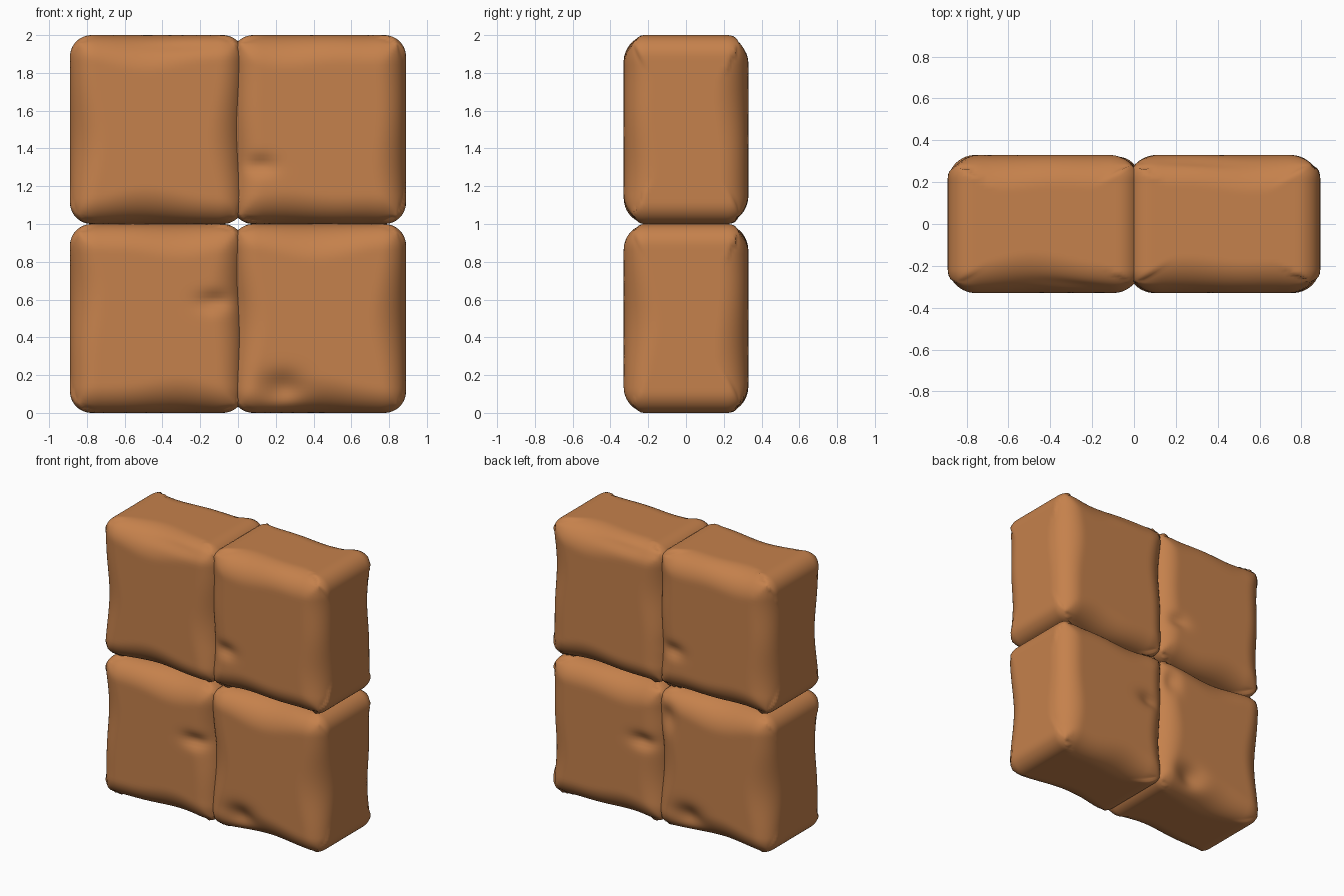
import bpy, bmesh, math
from mathutils import Vector

if "Cube" in bpy.data.objects:
    bpy.data.objects.remove(bpy.data.objects["Cube"])

clay = bpy.data.materials.new("warm clay brown")
clay.diffuse_color = (0.56, 0.22, 0.072, 1)
clay.use_nodes = True
clay.node_tree.nodes["Principled BSDF"].inputs["Base Color"].default_value = clay.diffuse_color

N = 44                              # grid cells per block edge
H = Vector((0.462, 0.33, 0.5))      # block half sizes
# dents on the broad faces: x, z, radius x, radius z, depth (as seen facing the face)
DENTS = [(0.12, 1.31, 0.08, 0.05, 0.03),
         (-0.12, 0.59, 0.09, 0.05, 0.035),
         (0.24, 0.13, 0.11, 0.08, 0.055),
         (-0.30, 1.94, 0.22, 0.03, 0.012)]
BACK_DENTS = [(0.07, 0.82, 0.06, 0.09, 0.035)]


def worn(p, phase):
    """Round a box point, with wider rounding half way along the long edges."""
    q = [abs(p[i]) / H[i] for i in range(3)]
    k = q.index(min(q))             # axis the nearest edge runs along
    s = p[k] / H[k]
    wear = (0.065, 0.0, 0.06)[k] * (1 - s * s)
    wear *= 1 + 0.35 * math.sin(4.0 * s + phase + 2 * (p.y > 0))
    r = 0.115 + wear
    inner = Vector([max(-(H[i] - r), min(H[i] - r, p[i])) for i in range(3)])
    d = p - inner
    return inner + d.normalized() * r if d.length > 1e-6 else p


def dent(v):
    side = 1 if v.y < 0 else -1     # back face is the front turned half round
    push = 0
    for x, z, rx, rz, depth in DENTS + (BACK_DENTS if side < 0 else []):
        push += depth * math.exp(-((v.x * side - x) / rx) ** 2 - ((v.z - z) / rz) ** 2)
    v.y += side * push * min(1, abs(v.y) / H.y) ** 2


def block(name, centre, phase):
    bm = bmesh.new()
    bmesh.ops.create_cube(bm, size=2)
    bmesh.ops.subdivide_edges(bm, edges=bm.edges[:], cuts=N - 1, use_grid_fill=True)
    for v in bm.verts:
        p = Vector([v.co[i] * H[i] for i in range(3)])
        v.co = worn(p, phase) + centre
        # keep the dents of one column off its neighbour
        if v.co.x * centre.x > -0.01:
            dent(v.co)
    me = bpy.data.meshes.new(name)
    bmesh.ops.recalc_face_normals(bm, faces=bm.faces[:])
    for f in bm.faces:
        f.smooth = True
    bm.to_mesh(me)
    bm.free()
    me.materials.append(clay)
    ob = bpy.data.objects.new(name, me)
    bpy.context.collection.objects.link(ob)


# two by two wall of worn stone blocks, columns overlapping slightly at x = 0
for i, side in enumerate(("left", "right")):
    for j, level in enumerate(("lower", "upper")):
        x = (0.89 - H.x) * (2 * i - 1)
        block(f"{level}_{side}_block", Vector((x, 0, 0.5 + j)), 1.7 * i + 2.3 * j)
